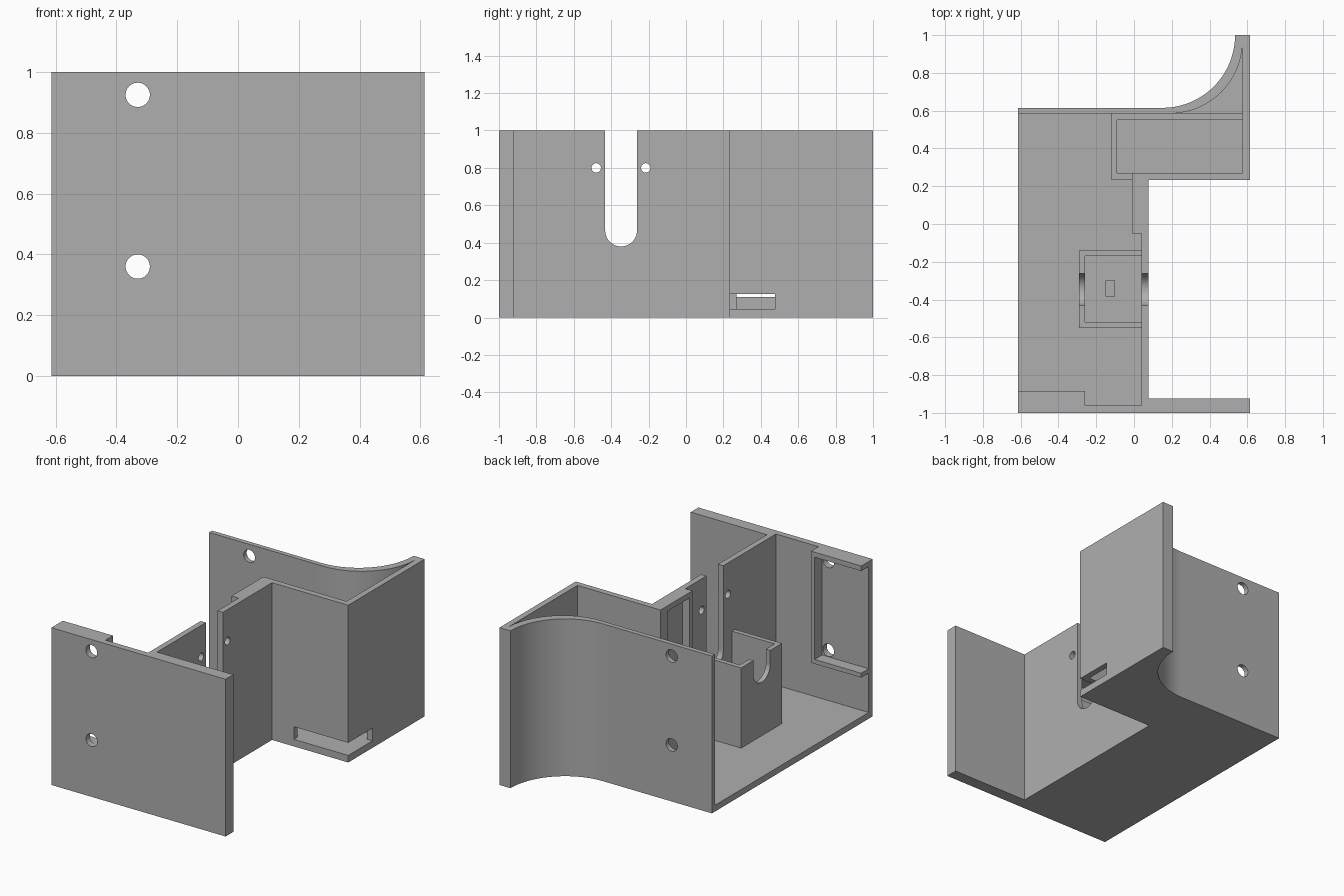
import bpy, bmesh, math
from mathutils import Matrix, Vector

cube = bpy.data.objects.get("Cube")
if cube:
    bpy.data.objects.remove(cube, do_unlink=True)

grey = bpy.data.materials.new("plain grey")
grey.use_nodes = True
grey.diffuse_color = (0.43, 0.43, 0.43, 1)
grey.node_tree.nodes["Principled BSDF"].inputs["Base Color"].default_value = grey.diffuse_color


def finish(name, bm):
    bmesh.ops.recalc_face_normals(bm, faces=bm.faces)
    mesh = bpy.data.meshes.new(name)
    bm.to_mesh(mesh)
    bm.free()
    mesh.materials.append(grey)
    obj = bpy.data.objects.new(name, mesh)
    bpy.context.collection.objects.link(obj)
    return obj


def extrude(name, outline, z0, z1):
    bm = bmesh.new()
    face = bm.faces.new([bm.verts.new((x, y, z0)) for x, y in outline])
    top = bmesh.ops.extrude_face_region(bm, geom=[face])["geom"]
    bmesh.ops.translate(bm, vec=(0, 0, z1 - z0),
                        verts=[v for v in top if isinstance(v, bmesh.types.BMVert)])
    return finish(name, bm)


def box(name, x0, x1, y0, y1, z0, z1):
    return extrude(name, [(x0, y0), (x1, y0), (x1, y1), (x0, y1)], z0, z1)


def rod(name, centre, radius, length, axis):
    bm = bmesh.new()
    bmesh.ops.create_cone(bm, cap_ends=True, segments=48, radius1=radius,
                          radius2=radius, depth=length)
    turn = Vector((0, 0, 1)).rotation_difference(Vector(axis)).to_matrix().to_4x4()
    bm.transform(Matrix.Translation(centre) @ turn)
    return finish(name, bm)


def cut(obj, *cutters):
    for cutter in cutters:
        cutter.hide_render = True
        mod = obj.modifiers.new("cut", 'BOOLEAN')
        mod.operation = 'DIFFERENCE'
        mod.solver = 'EXACT'
        mod.object = cutter
        bpy.context.view_layer.objects.active = obj
        bpy.ops.object.modifier_apply(modifier=mod.name)
        bpy.data.objects.remove(cutter, do_unlink=True)


def arc(cx, cy, r, steps=28):
    # quarter sweep from pointing +x round to pointing -y
    return [(cx + r * math.cos(a), cy - r * math.sin(a))
            for a in (i * math.pi / 2 / steps for i in range(steps + 1))]


W, FLOOR = 0.613, 0.04

# Plan outline shared by floor and walls
front = [(-W, -1), (W, -1), (W, -0.923), (0.077, -0.923), (0.077, 0.232), (W, 0.232), (W, 1)]
outer = front + arc(0.15, 1, 0.385) + [(-W, 0.615)]
inner = [(-W, 0.585)] + arc(0.19, 0.97, 0.385)[::-1] + [
    (0.575, 0.27), (-0.01, 0.27), (-0.01, -0.05), (0.04, -0.05), (0.04, -0.96), (-W, -0.96)]

# The floor stops short of the free wing of the front plate
floor = extrude("floor", outer, 0, FLOOR)
walls = extrude("walls", outer + inner, FLOOR, 1)

# Screw holes through front and back
for z in (0.925, 0.36):
    cut(walls, rod("cutter", (-0.33, 0, z), 0.04, 3, (0, 1, 0)))

# Rounded slot and two small holes in the dividing wall
SLOT_Y, SLOT_R, SLOT_Z = -0.347, 0.085, 0.465


def cut_slot(obj, x):
    cut(obj, rod("cutter", (x, SLOT_Y, SLOT_Z), SLOT_R, 0.2, (1, 0, 0)),
        box("cutter", x - 0.1, x + 0.1, SLOT_Y - SLOT_R, SLOT_Y + SLOT_R, SLOT_Z, 1.2))


cut_slot(walls, 0.06)
for y in (-0.48, -0.215):
    cut(walls, rod("cutter", (0.06, y, 0.8), 0.025, 0.2, (1, 0, 0)))

# Shallow pocket in the thick part of the dividing wall
cut(walls, box("cutter", -0.1, 0.04, -0.02, 0.2, 0.32, 0.965))

# Low slot wrapping round the corner of the side box
cut(walls, box("cutter", 0.23, 0.7, 0.1, 0.475, 0.045, 0.125))

# Low tray inside the side box
tray = box("low_tray", -0.12, 0.575, 0.27, 0.585, FLOOR, 0.11)
cut(tray, box("cutter", -0.09, 0.7, 0.2, 0.55, 0.045, 0.2))
box("tray_end", -0.12, -0.01, 0.232, 0.27, FLOOR, 0.11)

# Open-topped holder against the dividing wall
holder = box("holder", -0.29, 0.04, -0.55, -0.14, FLOOR, 0.55)
cut(holder, box("cutter", -0.26, 0.1, -0.52, -0.17, 0.0, 0.7))
cut_slot(holder, -0.28)
box("holder_peg", -0.15, -0.1, -0.385, -0.3, FLOOR, 0.08)

# Raised frame inside the front plate, open at its outer end
frame = box("front_frame", -W, -0.26, -0.96, -0.885, 0.29, 1)
cut(frame, box("cutter", -0.8, -0.285, -1.1, -0.8, 0.318, 0.968))

# Smooth the curves, keep the corners sharp
for obj in (walls, holder, floor):
    bpy.ops.object.select_all(action='DESELECT')
    obj.select_set(True)
    bpy.context.view_layer.objects.active = obj
    bpy.ops.object.shade_smooth_by_angle(angle=math.radians(30))
